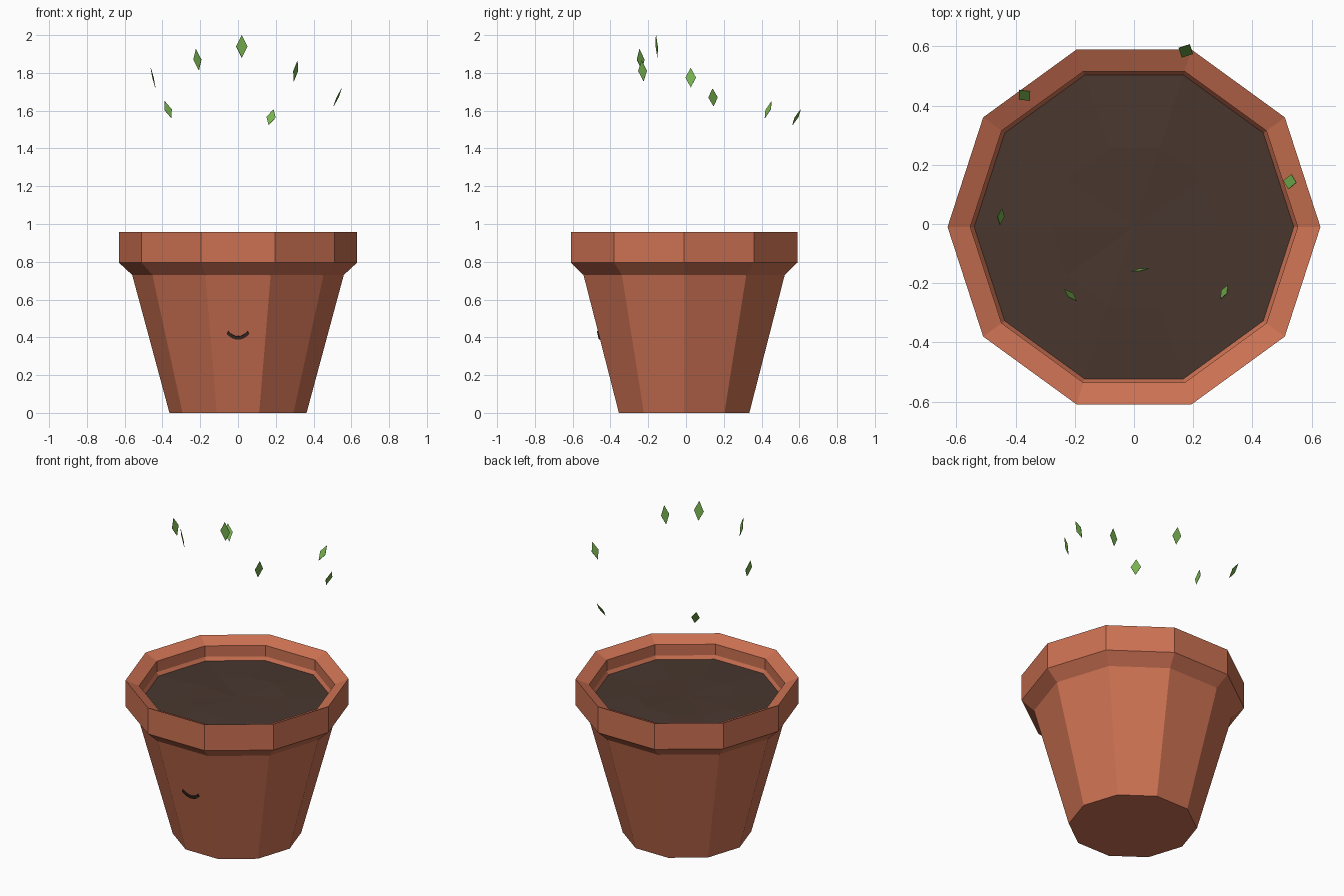
import bpy, bmesh, math, random
from mathutils import Vector

random.seed(4)
cube = bpy.data.objects.get("Cube")
if cube:
    bpy.data.objects.remove(cube, do_unlink=True)

SIDES = 10
CENTRE_Y = -0.01


def material(name, rgb):
    m = bpy.data.materials.new(name)
    m.use_nodes = True
    m.diffuse_color = (*rgb, 1)
    bsdf = m.node_tree.nodes["Principled BSDF"]
    bsdf.inputs["Base Color"].default_value = (*rgb, 1)
    bsdf.inputs["Roughness"].default_value = 0.9
    return m


terracotta = material("terracotta", (0.60, 0.165, 0.085))
soil_brown = material("soil brown", (0.066, 0.038, 0.028))
smile_dark = material("dark brown", (0.04, 0.022, 0.016))
leaf_green = material("leaf green", (0.19, 0.45, 0.08))


def make_object(name, bm, mat):
    mesh = bpy.data.meshes.new(name)
    bm.to_mesh(mesh)
    bm.free()
    mesh.materials.append(mat)
    ob = bpy.data.objects.new(name, mesh)
    bpy.context.collection.objects.link(ob)
    return ob


def ring(bm, radius, z, bump=0):
    verts = []
    for i in range(SIDES):
        a = math.tau * i / SIDES
        height = z + random.uniform(-bump, bump)
        verts.append(bm.verts.new((radius * math.cos(a),
                                   CENTRE_Y + radius * math.sin(a), height)))
    return verts


def bridge(bm, low, high):
    for i in range(SIDES):
        j = (i + 1) % SIDES
        bm.faces.new((low[i], low[j], high[j], high[i]))


# Pot: turned profile with a flared lip and inward-sloping rim
bm = bmesh.new()
profile = [(0.363, 0), (0.56, 0.73), (0.63, 0.795), (0.63, 0.957),
           (0.553, 0.923), (0.553, 0.855), (0.535, 0.825)]
rings = [ring(bm, r, z) for r, z in profile]
for low, high in zip(rings, rings[1:]):
    bridge(bm, low, high)
bm.faces.new(list(reversed(rings[0])))
make_object("pot", bm, terracotta)

# Soil: slightly uneven mound
bm = bmesh.new()
outer = ring(bm, 0.54, 0.835)
inner = ring(bm, 0.28, 0.843, 0.008)
bridge(bm, outer, inner)
middle = bm.verts.new((0, CENTRE_Y, 0.845))
for i in range(SIDES):
    bm.faces.new((inner[i], inner[(i + 1) % SIDES], middle))
make_object("soil", bm, soil_brown)

# Smile: thin curved plate lying on the sloping front face
bm = bmesh.new()
STEPS = 8
pairs = []
for i in range(STEPS + 1):
    t = 2 * i / STEPS - 1
    pair = []
    for half_width, base in ((0.058, 0.388), (0.052, 0.405)):
        z = base + 0.028 * t * t
        y = CENTRE_Y - math.cos(math.pi / SIDES) * (0.363 + 0.27 * z) - 0.003
        pair.append(bm.verts.new((half_width * t, y, z)))
    pairs.append(pair)
for a, b in zip(pairs, pairs[1:]):
    bm.faces.new((a[0], b[0], b[1], a[1]))
smile = make_object("smile", bm, smile_dark)
plate = smile.modifiers.new("plate", "SOLIDIFY")
plate.thickness = 0.006
plate.offset = 0

# Floating leaves: centre, half length and half width of each diamond
leaves = [
    ((0.02, -0.155, 1.94), (0, -0.004, 0.06), (0.03, 0.005, 0)),
    ((-0.215, -0.24, 1.87), (-0.008, -0.006, 0.056), (0.021, -0.02, 0)),
    ((0.305, -0.23, 1.81), (0.01, -0.005, 0.055), (0.012, 0.023, 0)),
    ((-0.45, 0.025, 1.775), (-0.012, 0, 0.052), (0.003, 0.028, 0)),
    ((0.527, 0.143, 1.67), (0.022, -0.003, 0.048), (0.005, 0.025, 0)),
    ((-0.37, 0.435, 1.605), (-0.018, 0.018, 0.045), (0.019, 0.014, 0.002)),
    ((0.175, 0.585, 1.565), (0.013, 0.022, 0.042), (0.024, -0.01, -0.002)),
]
for n, (centre, length, width) in enumerate(leaves, 1):
    c, a, b = Vector(centre), Vector(length), Vector(width)
    bm = bmesh.new()
    bm.faces.new([bm.verts.new(p) for p in (c + a, c - b, c - a, c + b)])
    leaf = make_object(f"leaf_{n}", bm, leaf_green)
    sheet = leaf.modifiers.new("sheet", "SOLIDIFY")
    sheet.thickness = 0.002
    sheet.offset = 0
